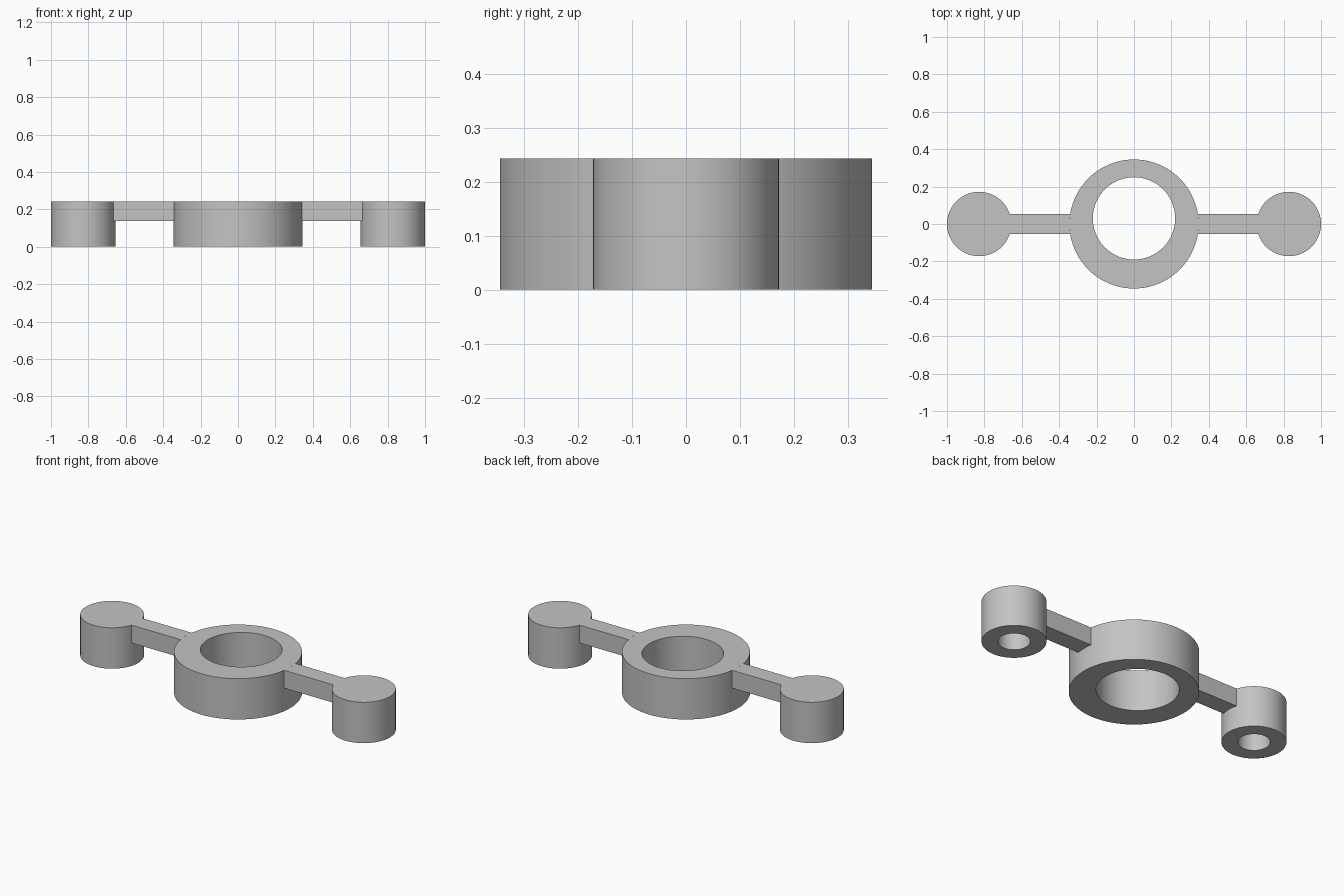
import bpy
import bmesh
from math import sin, cos, asin, pi, radians

cube = bpy.data.objects.get("Cube")
if cube:
    bpy.data.objects.remove(cube, do_unlink=True)

HEIGHT = 0.243
RING_R, BORE_R, BORE_Y = 0.345, 0.22, 0.03
BOSS_R, BOSS_X = 0.172, 0.828
SOCKET_R, SOCKET_DEPTH = 0.086, 0.18
ARM_HALF, ARM_Z = 0.053, 0.137
SEGMENTS = 96

grey = bpy.data.materials.new("plain grey")
grey.use_nodes = True
grey.diffuse_color = (0.55, 0.55, 0.55, 1)
grey.node_tree.nodes["Principled BSDF"].inputs["Base Color"].default_value = grey.diffuse_color


def finish(name, bm):
    """Turn a bmesh into a smooth-shaded object with sharp rims."""
    bmesh.ops.recalc_face_normals(bm, faces=bm.faces)
    mesh = bpy.data.meshes.new(name)
    bm.to_mesh(mesh)
    bm.free()
    mesh.materials.append(grey)
    obj = bpy.data.objects.new(name, mesh)
    bpy.context.collection.objects.link(obj)
    bpy.ops.object.select_all(action="DESELECT")
    obj.select_set(True)
    bpy.context.view_layer.objects.active = obj
    bpy.ops.object.shade_smooth_by_angle(angle=radians(30))


def lathe(name, x, loops, closed):
    """Skin a chain of circles (radius, y, z); join the ends or cap them."""
    bm = bmesh.new()
    rings = [[bm.verts.new((x + r * cos(2 * pi * i / SEGMENTS),
                            y + r * sin(2 * pi * i / SEGMENTS), z))
              for i in range(SEGMENTS)] for r, y, z in loops]
    pairs = list(zip(rings, rings[1:]))
    if closed:
        pairs.append((rings[-1], rings[0]))
    else:
        bm.faces.new(rings[0])
        bm.faces.new(rings[-1])
    for a, b in pairs:
        for i in range(SEGMENTS):
            j = (i + 1) % SEGMENTS
            bm.faces.new((a[i], a[j], b[j], b[i]))
    finish(name, bm)


def arc(cx, radius, direction, steps=8):
    """Points across the arm's width, following a round wall."""
    half = asin(ARM_HALF / radius)
    angles = [half * (2 * i / steps - 1) for i in range(steps + 1)]
    return [(cx + direction * radius * cos(a), radius * sin(a)) for a in angles]


def arm(name, side):
    """Flat bar whose ends fit the ring and the boss."""
    outline = arc(0, RING_R, 1) + arc(BOSS_X, BOSS_R, -1)[::-1]
    bm = bmesh.new()
    face = bm.faces.new([bm.verts.new((side * x, y, ARM_Z)) for x, y in outline])
    result = bmesh.ops.extrude_face_region(bm, geom=[face], use_keep_orig=True)
    top = [g for g in result["geom"] if isinstance(g, bmesh.types.BMVert)]
    bmesh.ops.translate(bm, verts=top, vec=(0, 0, HEIGHT - ARM_Z))
    finish(name, bm)


# Central ring with its slightly off-centre bore
lathe("central_ring", 0,
      [(RING_R, 0, 0), (RING_R, 0, HEIGHT),
       (BORE_R, BORE_Y, HEIGHT), (BORE_R, BORE_Y, 0)], True)

# End bosses with blind sockets underneath, and the arms that carry them
for label, side in (("left", 1), ("right", -1)):
    lathe(label + "_boss", side * BOSS_X,
          [(SOCKET_R, 0, SOCKET_DEPTH), (SOCKET_R, 0, 0),
           (BOSS_R, 0, 0), (BOSS_R, 0, HEIGHT)], False)
    arm(label + "_arm", side)
